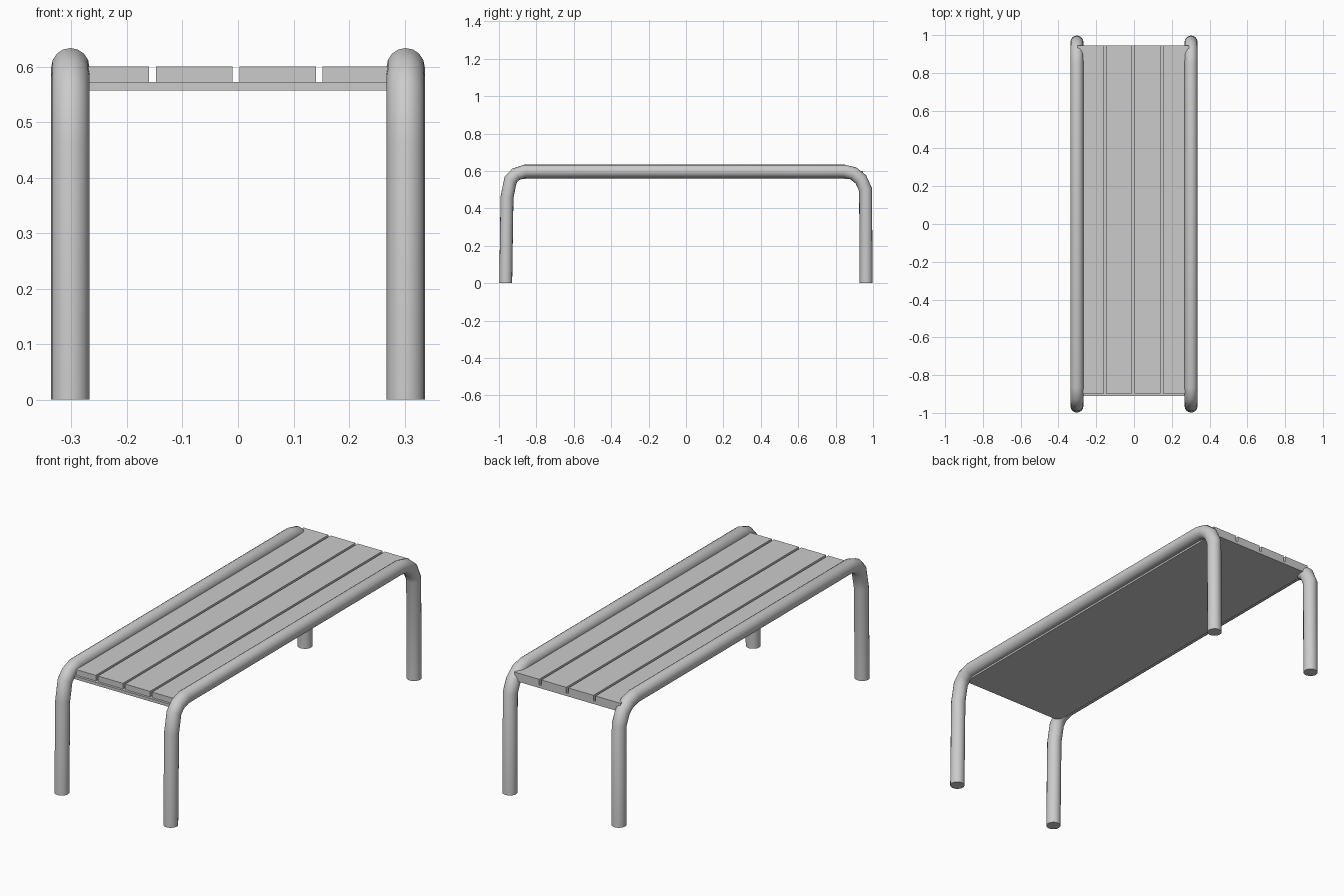
import bpy, bmesh, math
from mathutils import Vector

if "Cube" in bpy.data.objects:
    bpy.data.objects.remove(bpy.data.objects["Cube"])

def link(bm, name):
    bmesh.ops.recalc_face_normals(bm, faces=bm.faces)
    me = bpy.data.meshes.new(name)
    bm.to_mesh(me)
    bm.free()
    ob = bpy.data.objects.new(name, me)
    bpy.context.collection.objects.link(ob)
    return ob

def box(name, x0, x1, y0, y1, z0, z1):
    bm = bmesh.new()
    bmesh.ops.create_cube(bm, size=1)
    for v in bm.verts:
        v.co = ((x0 + x1) / 2 + v.co.x * (x1 - x0),
                (y0 + y1) / 2 + v.co.y * (y1 - y0),
                (z0 + z1) / 2 + v.co.z * (z1 - z0))
    return link(bm, name)

def tube(name, x, path, r=0.0345, sides=16):
    # sweep a circle along a (y, z) path with mitred bends
    pts = [Vector(p) for p in path]
    bm = bmesh.new()
    rings = []
    for i, p in enumerate(pts):
        d0 = (p - pts[i - 1]).normalized() if i else (pts[1] - p).normalized()
        d1 = (pts[i + 1] - p).normalized() if i < len(pts) - 1 else d0
        t = (d0 + d1).normalized()
        n = Vector((-t.y, t.x)) / t.dot(d0)
        ring = []
        for k in range(sides):
            a = 2 * math.pi * k / sides
            q = p + n * r * math.sin(a)
            ring.append(bm.verts.new((x + r * math.cos(a), q.x, max(q.y, 0))))
        rings.append(ring)
    for a, b in zip(rings, rings[1:]):
        for k in range(sides):
            j = (k + 1) % sides
            bm.faces.new((a[k], a[j], b[j], b[k]))
    bm.faces.new(rings[0])
    bm.faces.new(rings[-1])
    ob = link(bm, name)
    bpy.ops.object.select_all(action='DESELECT')
    ob.select_set(True)
    bpy.context.view_layer.objects.active = ob
    bpy.ops.object.shade_smooth_by_angle(angle=math.radians(35))

# bent tube frames, one on each side
path = [(-0.964, 0), (-0.957, 0.46), (-0.938, 0.552), (-0.91, 0.582), (-0.86, 0.599),
        (0.845, 0.599), (0.895, 0.587), (0.935, 0.555), (0.96, 0.5), (0.963, 0)]
for side, x in (("left", -0.302), ("right", 0.302)):
    tube(side + "_tube_frame", x, path)

# seat panel with four slats on top
box("seat_panel", -0.293, 0.293, -0.91, 0.945, 0.557, 0.572)
for i in range(4):
    x0 = -0.298 + i * 0.1502
    box(f"seat_slat_{i + 1}", x0, x0 + 0.138, -0.898, 0.945, 0.572, 0.6)
